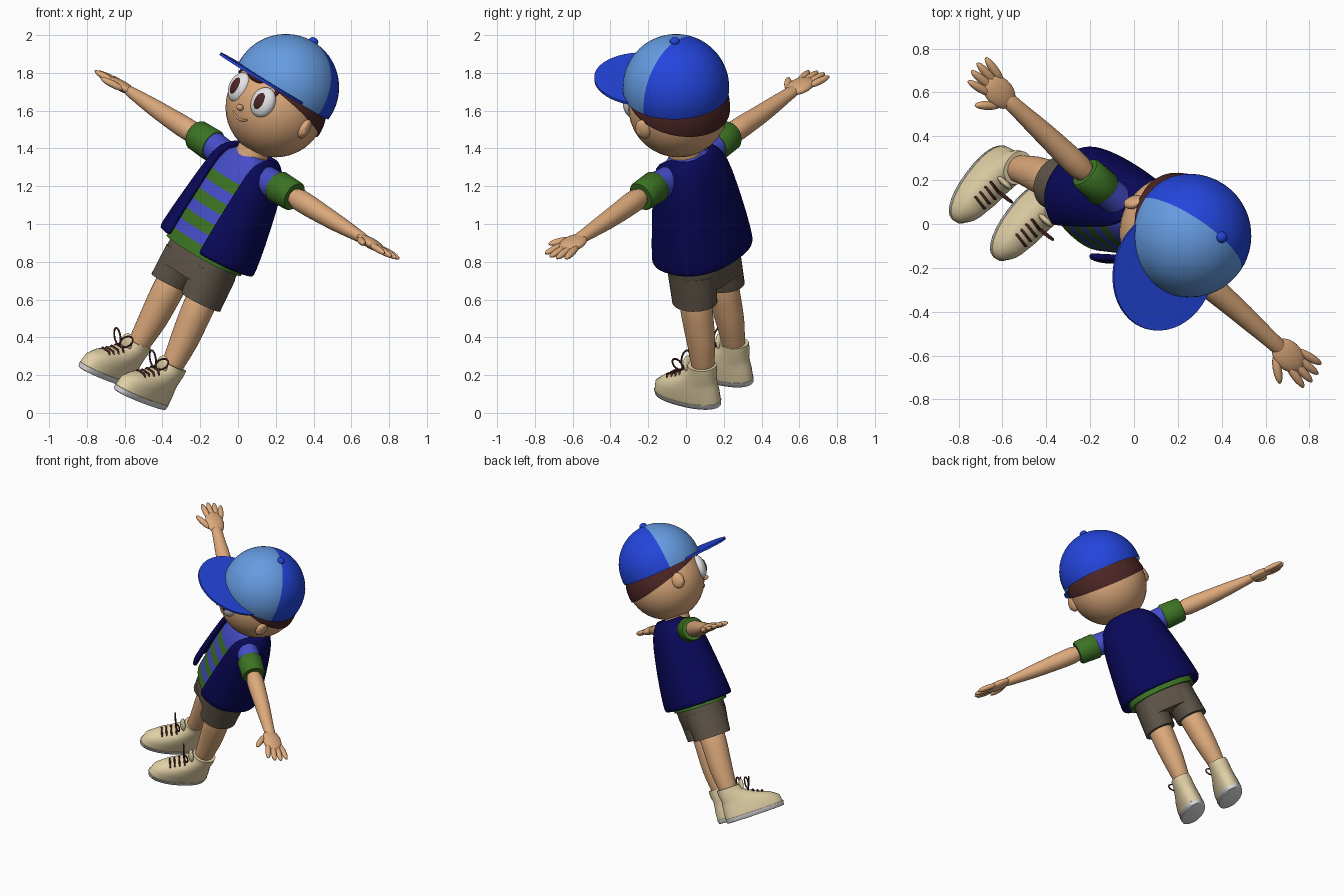
import bpy, bmesh
from math import sin, cos, pi, asin, radians, copysign
from mathutils import Matrix, Vector

if "Cube" in bpy.data.objects:
    bpy.data.objects.remove(bpy.data.objects["Cube"])

# Pose: the figure is built upright, then leaned and turned as a whole
ax = Vector((0.670, -0.611, -0.423)).normalized()
az = Vector((0.458, -0.109, 0.882))
az = (az - ax * az.dot(ax)).normalized()
ay = az.cross(ax)
POSE = Matrix.Translation((-0.58, 0.145, 0.118)) @ Matrix((ax, ay, az)).transposed().to_4x4()


def material(name, r, g, b):
    m = bpy.data.materials.new(name)
    m.use_nodes = True
    m.diffuse_color = (r, g, b, 1)
    bsdf = m.node_tree.nodes["Principled BSDF"]
    bsdf.inputs["Base Color"].default_value = (r, g, b, 1)
    bsdf.inputs["Roughness"].default_value = 0.7
    return m


SKIN = material("skin", 0.72, 0.40, 0.20)
BROWN = material("dark brown", 0.07, 0.019, 0.018)
LIGHT = material("light blue", 0.13, 0.33, 0.75)
BLUE = material("cap blue", 0.017, 0.06, 0.72)
NAVY = material("navy", 0.003, 0.0025, 0.10)
SHIRT = material("shirt blue", 0.06, 0.075, 0.58)
GREEN = material("green", 0.045, 0.17, 0.017)
TAUPE = material("taupe", 0.114, 0.091, 0.065)
CREAM = material("cream", 0.75, 0.63, 0.38)
WHITE = material("white", 0.80, 0.80, 0.82)


def finish(bm, name, mats, rule=None, subsurf=0, thick=0):
    bmesh.ops.recalc_face_normals(bm, faces=bm.faces)
    for f in bm.faces:
        f.smooth = True
        if rule:
            f.material_index = rule(f.calc_center_median())
    bm.transform(POSE)
    me = bpy.data.meshes.new(name)
    bm.to_mesh(me)
    bm.free()
    me.set_sharp_from_angle(angle=radians(50))
    for m in mats:
        me.materials.append(m)
    ob = bpy.data.objects.new(name, me)
    bpy.context.collection.objects.link(ob)
    if thick:
        mod = ob.modifiers.new("Solidify", "SOLIDIFY")
        mod.thickness, mod.offset = thick, 0
    if subsurf:
        mod = ob.modifiers.new("Subdivision", "SUBSURF")
        mod.levels = mod.render_levels = subsurf
    return ob


def ball(name, mat, center, radii, yaw=0, tilt=0, seg=24):
    bm = bmesh.new()
    mx = (Matrix.Translation(center) @ Matrix.Rotation(yaw, 4, 'Z') @ Matrix.Rotation(tilt, 4, 'X')
          @ Matrix.Diagonal((*radii, 1)))
    bmesh.ops.create_uvsphere(bm, u_segments=seg, v_segments=seg // 2, radius=1, matrix=mx)
    return finish(bm, name, [mat])


def loft(name, mats, rings, axis='z', n=28, p=2.0, gap=0, cap=True, **kw):
    """Rings are (position, centre u, centre v, radius u, radius v) along z or x."""
    bm = bmesh.new()
    rows = []
    for t, cu, cv, ru, rv in rings:
        g = asin(min(1, gap / ru) ** (p / 2)) if gap else 0
        row = []
        for i in range(n):
            a = g + (2 * pi - 2 * g) * i / (n - 1 if gap else n)
            s, c = sin(a), -cos(a)
            u = cu + ru * copysign(abs(s) ** (2 / p), s)
            v = cv + rv * copysign(abs(c) ** (2 / p), c)
            row.append(bm.verts.new((u, v, t) if axis == 'z' else (t, u, v)))
        rows.append(row)
    for a, b in zip(rows, rows[1:]):
        for i in range(n - 1 if gap else n):
            j = (i + 1) % n
            bm.faces.new((a[i], a[j], b[j], b[i]))
    if cap and not gap:
        bm.faces.new(rows[0])
        bm.faces.new(rows[-1])
    return finish(bm, name, mats, **kw)


def tube(name, mat, pts, r, cyclic=False):
    cu = bpy.data.curves.new(name, 'CURVE')
    cu.dimensions, cu.bevel_depth, cu.bevel_resolution = '3D', r, 2
    sp = cu.splines.new('POLY')
    sp.points.add(len(pts) - 1)
    for q, co in zip(sp.points, pts):
        q.co = (*co, 1)
    sp.use_cyclic_u = cyclic
    cu.use_fill_caps = True
    cu.materials.append(mat)
    ob = bpy.data.objects.new(name, cu)
    bpy.context.collection.objects.link(ob)
    ob.matrix_world = POSE


def sample(keys, z):
    for a, b in zip(keys, keys[1:]):
        if z <= b[0]:
            k = (z - a[0]) / (b[0] - a[0])
            return [z] + [p + (q - p) * k for p, q in zip(a[1:], b[1:])]
    return list(keys[-1])


# Head, hair and face
HEAD = Vector((0, 0, 1.70))
ball("head", SKIN, HEAD, (0.265, 0.265, 0.265), seg=40)
bm = bmesh.new()
bmesh.ops.create_uvsphere(bm, u_segments=40, v_segments=24, radius=0.274, matrix=Matrix.Translation(HEAD))
bmesh.ops.bisect_plane(bm, geom=bm.verts[:] + bm.edges[:] + bm.faces[:], plane_co=(0, 0.27, 1.63),
                       plane_no=(0, 0.36, 1), clear_inner=True)
finish(bm, "hair", [BROWN])
ball("hair_fringe", BROWN, (-0.02, -0.245, 1.815), (0.06, 0.025, 0.025))
ball("hair_strand", BROWN, (0.13, -0.215, 1.81), (0.012, 0.012, 0.035))
ball("nose", SKIN, (0, -0.27, 1.635), (0.019, 0.022, 0.017))
mouth = []
for i in range(-5, 6):
    x, z = i * 0.011, -0.125 + 0.0008 * i * i
    mouth.append((x, -(0.265 ** 2 - x * x - z * z) ** 0.5, HEAD.z + z))
tube("mouth", SKIN, mouth, 0.006)
for s, side in ((1, "left"), (-1, "right")):
    ball(f"{side}_eye", WHITE, (s * 0.095, -0.236, 1.72), (0.068, 0.042, 0.083), yaw=s * 0.2)
    ball(f"{side}_iris", BROWN, (s * 0.095, -0.26, 1.72), (0.034, 0.025, 0.052), yaw=s * 0.2)
    ball(f"{side}_ear", SKIN, (s * 0.265, -0.03, 1.69), (0.026, 0.045, 0.055), yaw=s * 0.4)
    ball(f"{side}_ear_lobe", SKIN, (s * 0.278, -0.045, 1.68), (0.018, 0.022, 0.03), yaw=s * 0.4)

# Cap: two-tone dome, brim and button
CAP = Matrix.Translation((0, 0, 1.82)) @ Matrix.Rotation(radians(-6), 4, 'X')
bm = bmesh.new()
bmesh.ops.create_uvsphere(bm, u_segments=48, v_segments=32, radius=0.282)
bmesh.ops.bisect_plane(bm, geom=bm.verts[:] + bm.edges[:] + bm.faces[:], plane_co=(0, 0, -0.03),
                       plane_no=(0, 0, 1), clear_inner=True)
for f in bm.faces:
    f.material_index = 0 if f.calc_center_median().y < 0 else 1
bm.transform(CAP)
finish(bm, "cap_dome", [LIGHT, BLUE])
bm = bmesh.new()
bmesh.ops.create_cone(bm, cap_ends=True, segments=48, radius1=1, radius2=1, depth=0.014,
                      matrix=CAP @ Matrix.Translation((0, -0.2, -0.022)) @ Matrix.Diagonal((0.258, 0.285, 1, 1)))
finish(bm, "cap_brim", [BLUE])
ball("cap_button", BLUE, CAP @ Vector((0, 0, 0.285)), (0.026, 0.026, 0.02))

# Torso: neck, striped shirt, open vest
loft("neck", [SKIN], [(1.34, 0, 0.01, 0.09, 0.09), (1.5, 0, 0, 0.085, 0.085)])
body = [(0.82, 0, 0.04, 0.235, 0.18), (1.1, 0, 0.035, 0.21, 0.165), (1.3, 0, 0.03, 0.18, 0.14),
        (1.38, 0, 0.025, 0.145, 0.115), (1.43, 0, 0.02, 0.085, 0.085)]
levels = [0.82] + [0.885 + 0.0625 * i for i in range(8)] + [1.38, 1.43]
loft("shirt", [SHIRT, GREEN], [sample(body, z) for z in levels], p=2.3, n=40,
     rule=lambda c: int(c.z < 1.3 and int((c.z - 0.8225) / 0.0625) % 2 == 0))
vest = [(0.84, 0, 0.045, 0.272, 0.215), (0.87, 0, 0.045, 0.272, 0.215), (1.0, 0, 0.045, 0.256, 0.205),
        (1.2, 0, 0.04, 0.225, 0.178), (1.34, 0, 0.035, 0.2, 0.155), (1.40, 0, 0.03, 0.165, 0.13),
        (1.445, 0, 0.03, 0.115, 0.1)]
loft("vest", [NAVY], vest, n=41, p=2.4, gap=0.115, subsurf=1, thick=0.034)

# Shorts
loft("shorts_hips", [TAUPE], [(0.69, 0, 0.045, 0.205, 0.15), (0.76, 0, 0.045, 0.212, 0.16),
                              (0.88, 0, 0.045, 0.205, 0.16)], p=2.4)

for s, side in ((1, "left"), (-1, "right")):
    # Arm with sleeve, cuff and hand
    loft(f"{side}_sleeve", [SHIRT], [(s * 0.12, 0.01, 1.335, 0.075, 0.08), (s * 0.27, 0, 1.35, 0.074, 0.076)], axis='x')
    loft(f"{side}_cuff", [GREEN], [(s * 0.25, 0, 1.348, 0.078, 0.08), (s * 0.26, 0, 1.348, 0.085, 0.087),
                                   (s * 0.38, 0, 1.35, 0.08, 0.082), (s * 0.39, 0, 1.35, 0.073, 0.075)], axis='x')
    loft(f"{side}_arm", [SKIN], [(s * 0.36, 0, 1.35, 0.062, 0.062), (s * 0.5, 0, 1.35, 0.058, 0.058),
                                 (s * 0.62, 0.005, 1.35, 0.052, 0.052), (s * 0.75, 0.005, 1.352, 0.047, 0.045),
                                 (s * 0.88, 0.005, 1.355, 0.036, 0.032), (s * 0.95, 0.005, 1.357, 0.042, 0.028)],
         axis='x', subsurf=1)
    ball(f"{side}_palm", SKIN, (s * 0.985, 0.005, 1.357), (0.095, 0.066, 0.028))
    for i in range(4):
        k = i - 1.5
        ball(f"{side}_finger_{i + 1}", SKIN, (s * (1.09 - 0.008 * k * k), 0.012 + k * 0.036, 1.357),
             (0.075, 0.02, 0.018), yaw=s * k * 0.13, seg=16)
    ball(f"{side}_thumb", SKIN, (s * 0.985, -0.075, 1.35), (0.07, 0.021, 0.019), yaw=-s * 0.65, seg=16)

    # Leg
    x = s * 0.112
    loft(f"{side}_shorts_leg", [TAUPE], [(0.60, s * 0.118, 0.05, 0.106, 0.128), (0.78, s * 0.106, 0.045, 0.105, 0.145)])
    loft(f"{side}_leg", [SKIN], [(0.16, s * 0.135, 0.065, 0.055, 0.06), (0.25, s * 0.132, 0.065, 0.058, 0.064),
                                 (0.38, s * 0.125, 0.068, 0.076, 0.082), (0.5, s * 0.12, 0.055, 0.08, 0.085),
                                 (0.7, x, 0.05, 0.09, 0.1)], subsurf=1)

    # Shoe with pale sole, tongue and laces
    x = s * 0.14
    loft(f"{side}_shoe", [CREAM, WHITE],
         [(0, x, -0.06, 0.08, 0.2), (0.004, x, -0.06, 0.086, 0.208), (0.03, x, -0.06, 0.09, 0.213),
          (0.031, x, -0.06, 0.088, 0.21), (0.08, x, -0.055, 0.087, 0.203), (0.12, x, -0.03, 0.081, 0.172),
          (0.15, x, 0.01, 0.075, 0.128), (0.2, x, 0.06, 0.069, 0.085), (0.235, x, 0.065, 0.066, 0.08)],
         p=2.2, rule=lambda c: int(c.z < 0.0302))
    ball(f"{side}_shoe_tongue", CREAM, (x, -0.025, 0.215), (0.04, 0.016, 0.052), tilt=0.25)
    for i, (y, z) in enumerate(((-0.15, 0.142), (-0.12, 0.152), (-0.09, 0.168), (-0.06, 0.186))):
        tube(f"{side}_lace_{i + 1}", BROWN, [(x - 0.05, y + 0.01, z - 0.03), (x - 0.03, y, z),
                                             (x + 0.03, y - 0.01, z), (x + 0.05, y, z - 0.03)], 0.006)
    for k in (-1, 1):
        loop = [(x + k * (0.036 - 0.036 * cos(a)), -0.075 - 0.01 * sin(a), 0.205 + 0.03 * sin(a) + 0.02 * (1 - cos(a)))
                for a in (2 * pi * j / 16 for j in range(16))]
        tube(f"{side}_bow_{'outer' if k == s else 'inner'}", BROWN, loop, 0.005, True)
